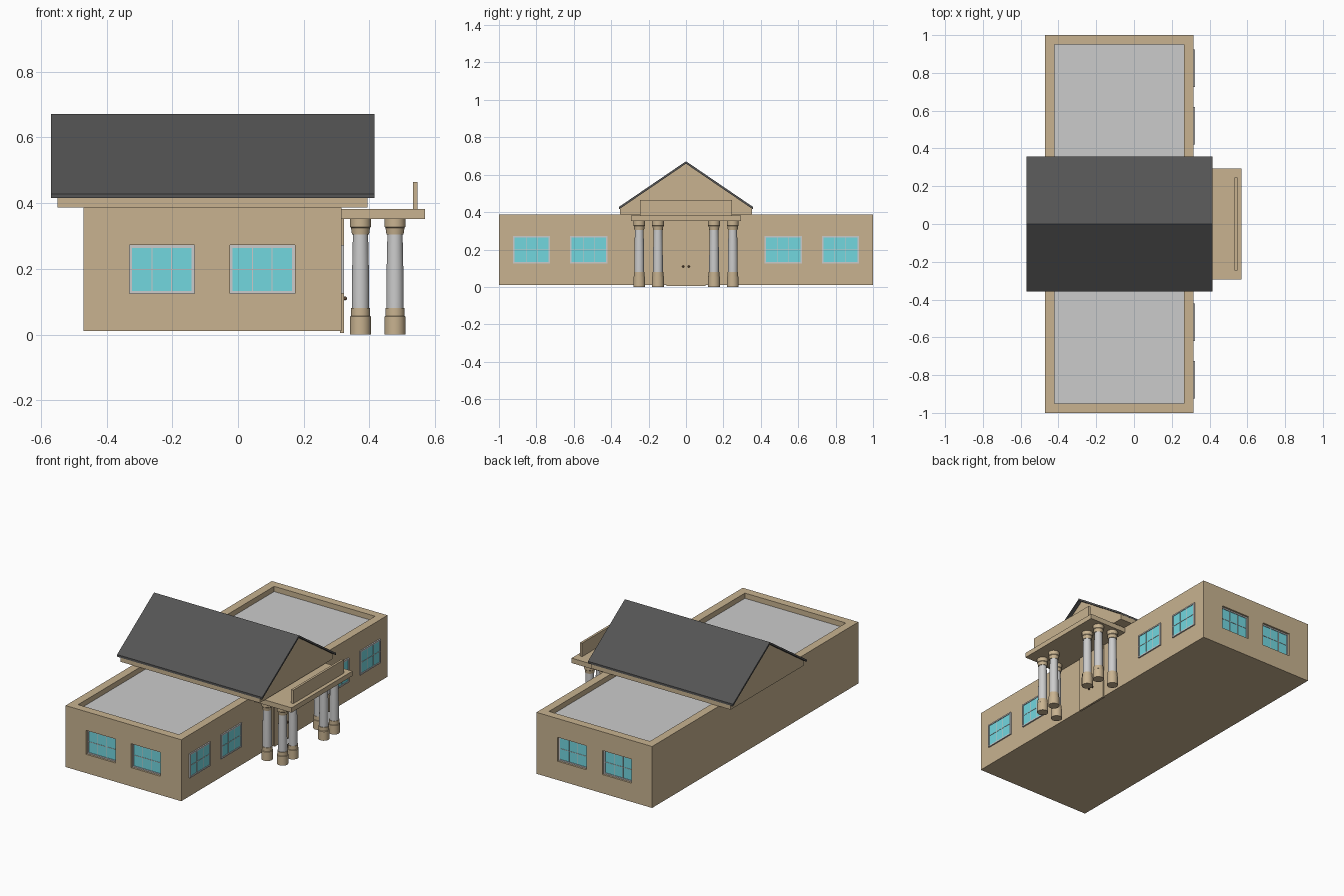
import bpy, bmesh, math
from mathutils import Vector

if "Cube" in bpy.data.objects:
    bpy.data.objects.remove(bpy.data.objects["Cube"])


def material(name, rgb):
    m = bpy.data.materials.new(name)
    m.diffuse_color = (*rgb, 1)
    m.use_nodes = True
    m.node_tree.nodes["Principled BSDF"].inputs["Base Color"].default_value = m.diffuse_color
    return m


TAN = material("tan_wall", (0.58, 0.45, 0.28))
DARK = material("dark_roof", (0.09, 0.09, 0.09))
GLASS = material("glass", (0.17, 0.68, 0.74))
BROWN = material("knob_brown", (0.12, 0.07, 0.04))


def finish(bm, name, mat=None):
    bmesh.ops.recalc_face_normals(bm, faces=bm.faces)
    me = bpy.data.meshes.new(name)
    bm.to_mesh(me)
    bm.free()
    ob = bpy.data.objects.new(name, me)
    bpy.context.collection.objects.link(ob)
    if mat:
        me.materials.append(mat)
    return ob


def boxes(name, items, mat=None):
    """One object made of boxes given as (x0, x1, y0, y1, z0, z1)."""
    bm = bmesh.new()
    for x0, x1, y0, y1, z0, z1 in items:
        size = Vector((x1 - x0, y1 - y0, z1 - z0))
        mid = Vector((x0 + x1, y0 + y1, z0 + z1)) / 2
        for v in bmesh.ops.create_cube(bm, size=1)["verts"]:
            v.co = v.co * size + mid
    return finish(bm, name, mat)


def prism_x(name, profile, x0, x1, mat):
    """Extrude a (y, z) profile along x."""
    bm = bmesh.new()
    face = bm.faces.new([bm.verts.new((x0, y, z)) for y, z in profile])
    new = bmesh.ops.extrude_face_region(bm, geom=[face])["geom"]
    for v in new:
        if isinstance(v, bmesh.types.BMVert):
            v.co.x = x1
    return finish(bm, name, mat)


def lathe(name, profile, x, y, mat=None, n=24):
    """Closed turned solid from (radius, z) points."""
    bm = bmesh.new()
    rings = [[bm.verts.new((x + r * math.cos(2 * math.pi * i / n),
                            y + r * math.sin(2 * math.pi * i / n), z))
              for i in range(n)] for r, z in profile]
    for a, b in zip(rings, rings[1:]):
        for i in range(n):
            bm.faces.new((a[i], a[(i + 1) % n], b[(i + 1) % n], b[i]))
    bm.faces.new(rings[0])
    bm.faces.new(rings[-1])
    ob = finish(bm, name, mat)
    bpy.ops.object.select_all(action="DESELECT")
    ob.select_set(True)
    bpy.context.view_layer.objects.active = ob
    bpy.ops.object.shade_smooth_by_angle(angle=math.radians(35))
    return ob


WZ0, WZ1, HALF = 0.125, 0.272, 0.099
END_X = (-0.232, 0.074)
FRONT_Y = (-0.825, -0.52, 0.52, 0.825)

# Main hall with roof pocket and recessed end-window openings
hall = boxes("hall_walls", [(-0.47, 0.315, -1, 1, 0.01, 0.387)], TAN)
cuts = [(-0.42, 0.265, -0.95, 0.95, 0.345, 0.45)]
for s in (-1, 1):
    for x in END_X:
        y0, y1 = sorted((s * 0.98, s * 1.05))
        cuts.append((x - HALF, x + HALF, y0, y1, WZ0, WZ1))
cutter = boxes("opening_cutter", cuts)
cutter.hide_render = True
mod = hall.modifiers.new("openings", "BOOLEAN")
mod.operation, mod.object, mod.solver = "DIFFERENCE", cutter, "EXACT"
bpy.context.view_layer.objects.active = hall
bpy.ops.object.modifier_apply(modifier=mod.name)
bpy.data.objects.remove(cutter)
boxes("roof_deck", [(-0.42, 0.265, -0.95, 0.95, 0.343, 0.355)])


# Windows: frame, thin glazing bars and glass, 3 x 2 panes
def window(name, c, place):
    f = 0.008
    a, b, g0, g1 = c - HALF, c + HALF, WZ0 + f, WZ1 - f
    frame = [(a, a + f, 0, 0.008, WZ0, WZ1), (b - f, b, 0, 0.008, WZ0, WZ1),
             (a + f, b - f, 0, 0.008, WZ0, g0), (a + f, b - f, 0, 0.008, g1, WZ1)]
    bars = [(c + k * 0.06 * 0.5 - 0.0015, c + k * 0.06 * 0.5 + 0.0015, 0, 0.006, g0, g1)
            for k in (-1, 1)]
    zm = (WZ0 + WZ1) / 2
    bars.append((a + f, b - f, 0, 0.006, zm - 0.0015, zm + 0.0015))
    glass = [(a + f, b - f, 0, 0.004, g0, g1)]
    boxes(name + "_frame", [place(*q) for q in frame + bars])
    boxes(name + "_glass", [place(*q) for q in glass], GLASS)


def on_front(a, b, d0, d1, z0, z1):
    return (0.315 + d0, 0.315 + d1, a, b, z0, z1)


def on_end(s):
    def place(a, b, d0, d1, z0, z1):
        y0, y1 = sorted((s * (0.98 + d0), s * (0.98 + d1)))
        return (a, b, y0, y1, z0, z1)
    return place


for i, y in enumerate(FRONT_Y):
    window(f"entrance_side_window_{i}", y, on_front)
for s in (-1, 1):
    for i, x in enumerate(END_X):
        window(f"end_window_{'left' if s < 0 else 'right'}_{i}", x, on_end(s))

# Gabled cross roof
prism_x("gable_block", [(-0.353, 0.387), (0.353, 0.387), (0.353, 0.419),
                        (0, 0.659), (-0.353, 0.419)], -0.55, 0.395, TAN)
prism_x("gable_roof", [(-0.358, 0.415), (0, 0.659), (0.358, 0.415),
                       (0.358, 0.428), (0, 0.672), (-0.358, 0.428)], -0.57, 0.415, DARK)

# Entrance canopy and blank sign board
boxes("canopy", [(0.31, 0.57, -0.295, 0.295, 0.352, 0.382)], TAN)
boxes("sign_board", [(0.533, 0.547, -0.245, 0.245, 0.382, 0.465)], TAN)

# Double door with knobs
for s in (-1, 1):
    y0, y1 = sorted((s * 0.001, s * 0.105))
    boxes("door_leaf", [(0.31, 0.323, y0, y1, 0.005, 0.352)], TAN)
    bm = bmesh.new()
    bmesh.ops.create_uvsphere(bm, u_segments=12, v_segments=8, radius=0.006)
    bmesh.ops.translate(bm, verts=bm.verts, vec=(0.326, s * 0.015, 0.11))
    finish(bm, "door_knob", BROWN)

# Columns, three on each side of the door
for s in (-1, 1):
    for x, y in ((0.478, 0.15), (0.478, 0.25), (0.373, 0.25)):
        y *= s
        lathe("column_base", [(0.032, 0), (0.032, 0.055), (0.029, 0.057),
                              (0.029, 0.08)], x, y, TAN)
        lathe("column_shaft", [(0.026, 0.078), (0.026, 0.15), (0.025, 0.22),
                               (0.023, 0.308)], x, y)
        lathe("column_capital", [(0.026, 0.305), (0.029, 0.325), (0.032, 0.328),
                                 (0.032, 0.353)], x, y, TAN)
